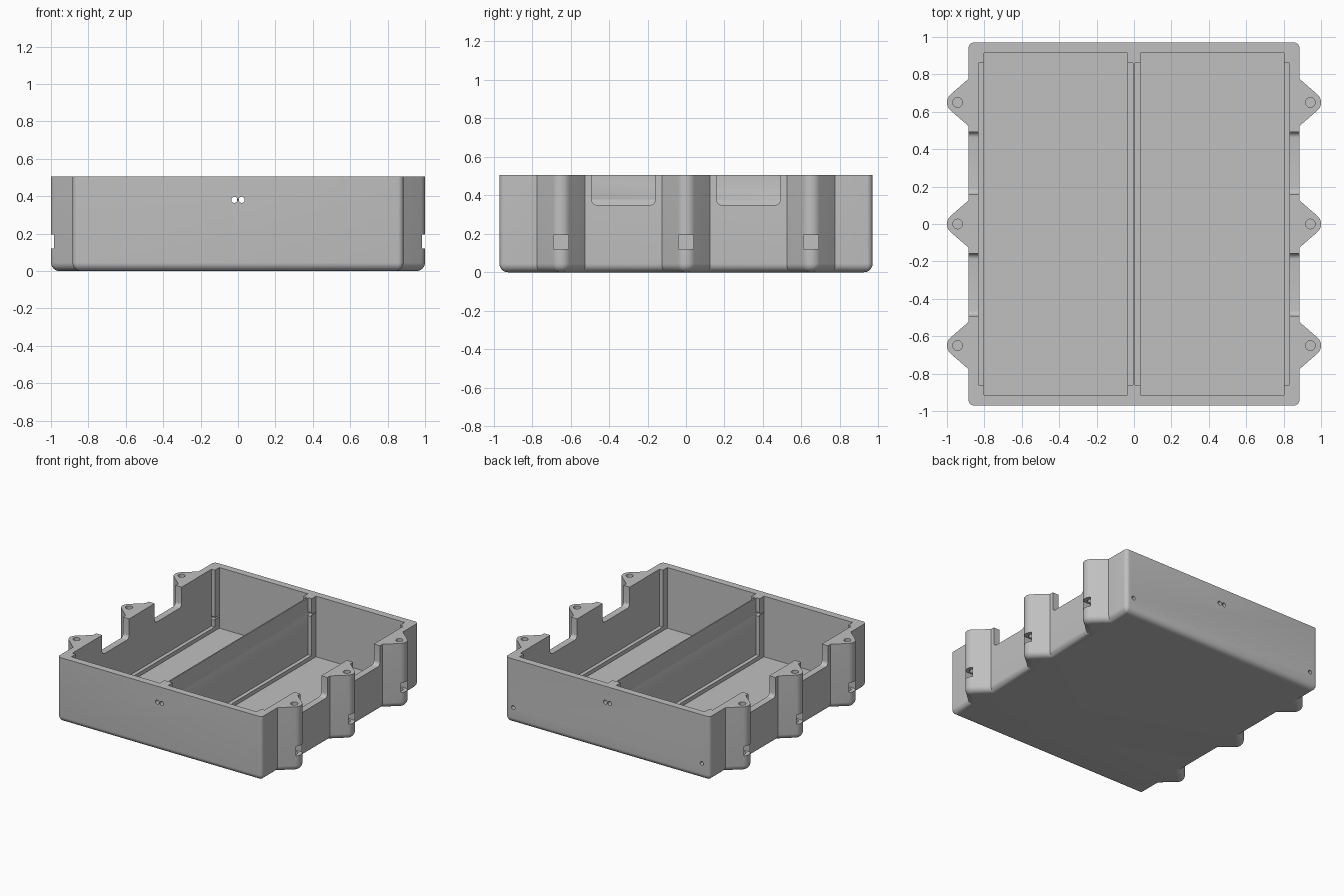
import bpy, bmesh, math
from mathutils import Matrix

if "Cube" in bpy.data.objects:
    bpy.data.objects.remove(bpy.data.objects["Cube"])

HALF_X, HALF_Y, HEIGHT = 0.885, 0.97, 0.505
FILLET, CORNER = 0.045, 0.03
LUG_X, LUG_R, LUG_ANGLE = 0.943, 0.057, math.radians(49)
LUG_YS = (-0.65, 0.0, 0.65)

grey = bpy.data.materials.new("light_grey")
grey.use_nodes = True
grey.diffuse_color = (0.53, 0.53, 0.53, 1)
grey.node_tree.nodes["Principled BSDF"].inputs["Base Color"].default_value = grey.diffuse_color


def add_object(name, bm):
    bmesh.ops.recalc_face_normals(bm, faces=bm.faces)
    mesh = bpy.data.meshes.new(name)
    bm.to_mesh(mesh)
    bm.free()
    mesh.materials.append(grey)
    obj = bpy.data.objects.new(name, mesh)
    bpy.context.collection.objects.link(obj)
    return obj


def arc(cx, cy, r, start, end, steps):
    return [(cx + r * math.cos(start + (end - start) * i / steps),
             cy + r * math.sin(start + (end - start) * i / steps)) for i in range(steps + 1)]


def outline(inset):
    """Plan of the tray with its screw lugs, shrunk by inset."""
    wall, r = HALF_X - inset, LUG_R - inset
    cr = max(CORNER - inset, 0.002)
    base = (r - math.cos(LUG_ANGLE) * (wall - LUG_X)) / math.sin(LUG_ANGLE)
    cx, cy = wall - cr, HALF_Y - inset - cr
    side = arc(cx, -cy, cr, -math.pi / 2, 0, 6)
    for y in LUG_YS:
        side += [(wall, y - base)]
        side += arc(LUG_X, y, r, -LUG_ANGLE, LUG_ANGLE, 12)
        side += [(wall, y + base)]
    side += arc(cx, cy, cr, 0, math.pi / 2, 6)
    return side + [(-x, -y) for x, y in side]


# Solid tray: stacked outlines with a rounded bottom edge
bm = bmesh.new()
levels = []
for i in range(9):
    u = math.pi / 2 * i / 8
    levels.append((FILLET * (1 - math.sin(u)), FILLET * (1 - math.cos(u))))
levels.append((0, HEIGHT))
rings = [[bm.verts.new((x, y, z)) for x, y in outline(inset)] for inset, z in levels]
for low, high in zip(rings, rings[1:]):
    for i in range(len(low)):
        j = (i + 1) % len(low)
        bm.faces.new((low[i], low[j], high[j], high[i]))
bm.faces.new(rings[0])
bm.faces.new(rings[-1])
tray = add_object("battery_tray", bm)


def cut(bm):
    """Subtract a shape from the tray."""
    cutter = add_object("cutter", bm)
    cutter.hide_render = True
    mod = tray.modifiers.new("cut", "BOOLEAN")
    mod.operation, mod.solver, mod.object = "DIFFERENCE", "EXACT", cutter
    bpy.context.view_layer.objects.active = tray
    bpy.ops.object.modifier_apply(modifier=mod.name)
    bpy.data.objects.remove(cutter)


def box(x0, x1, y0, y1, z0, z1):
    bm = bmesh.new()
    bmesh.ops.create_cube(bm, size=1)
    for v in bm.verts:
        v.co = ((x0, x1)[v.co.x > 0], (y0, y1)[v.co.y > 0], (z0, z1)[v.co.z > 0])
    return bm


def rod(x, y, z, radius, length, axis="Z"):
    bm = bmesh.new()
    bmesh.ops.create_cone(bm, cap_ends=True, segments=24, radius1=radius, radius2=radius, depth=length)
    turn = Matrix.Rotation(math.pi / 2, 4, "X") if axis == "Y" else Matrix()
    bm.transform(Matrix.Translation((x, y, z)) @ turn)
    return bm


def span(a, b, side):
    return sorted((a * side, b * side))


for side in (-1, 1):
    # Compartment with a deep floor well and wider side pockets above ledges
    cut(box(*span(0.035, 0.803, side), -0.915, 0.915, 0.03, 0.7))
    cut(box(*span(0.005, 0.832, side), -0.86, 0.86, 0.06, 0.75))

    # Rounded notches in the side walls
    for y in (-0.325, 0.325):
        notch = box(*span(0.815, 0.95, side), y - 0.167, y + 0.167, 0.35, 0.8)
        low_edges = [e for e in notch.edges
                     if all(v.co.z < 0.4 for v in e.verts)
                     and abs(e.verts[0].co.y - e.verts[1].co.y) < 0.01]
        bmesh.ops.bevel(notch, geom=low_edges, offset=0.03, segments=6, profile=0.5, affect="EDGES")
        cut(notch)

    # Screw holes and nut slots in the lugs
    for y in LUG_YS:
        cut(rod(LUG_X * side, y, 0.35, 0.026, 0.5))
        cut(box(*span(0.9, 1.1, side), y - 0.04, y + 0.04, 0.12, 0.195))

    # Cable holes through the end walls
    for end in (-1, 1):
        cut(rod(0.0195 * side, 0.975 * end, 0.38, 0.016, 0.24, "Y"))
    cut(rod(0.817 * side, 0.975, 0.125, 0.015, 0.24, "Y"))

# Smooth fillets, sharp corners
bpy.ops.object.select_all(action="DESELECT")
tray.select_set(True)
bpy.context.view_layer.objects.active = tray
bpy.ops.object.shade_smooth_by_angle(angle=math.radians(30))
